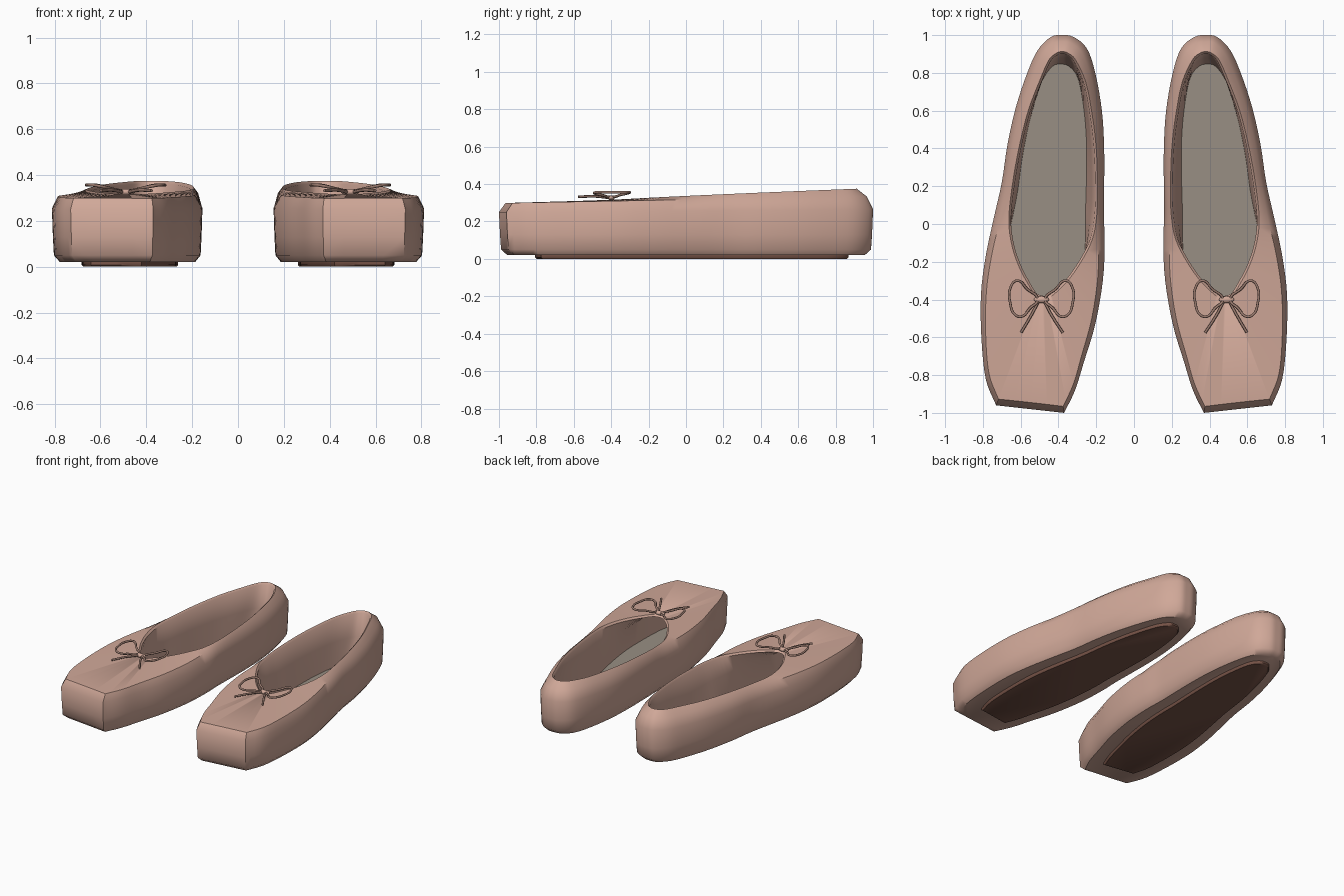
import bpy, bmesh, math
from mathutils import Vector

if "Cube" in bpy.data.objects:
    bpy.data.objects.remove(bpy.data.objects["Cube"])


def material(name, rgb):
    m = bpy.data.materials.new(name)
    m.diffuse_color = (*rgb, 1)
    m.use_nodes = True
    m.node_tree.nodes["Principled BSDF"].inputs["Base Color"].default_value = m.diffuse_color
    return m


PINK = material("dusty pink leather", (0.63, 0.39, 0.315))
CORD = material("dark rose cord", (0.33, 0.2, 0.16))
GREY = material("warm grey lining", (0.315, 0.275, 0.228))
BROWN = material("dark brown sole", (0.19, 0.09, 0.065))

# Paired points: foot outline x, y and matching opening x, y (toe corner, round the heel, to toe corner)
PAIRS = [
    (.73, -.96, .51, -.385), (.785, -.82, .535, -.36), (.808, -.6, .565, -.31),
    (.81, -.37, .605, -.235), (.785, -.17, .645, -.12), (.745, .02, .663, .02),
    (.70, .22, .645, .2), (.67, .42, .61, .4), (.625, .62, .56, .6),
    (.565, .80, .495, .77), (.51, .92, .45, .87), (.44, .99, .41, .905),
    (.38, 1.0, .38, .913), (.32, .99, .35, .905), (.25, .93, .31, .87),
    (.205, .80, .255, .75), (.17, .6, .22, .57), (.158, .4, .20, .4),
    (.158, .2, .193, .2), (.16, .05, .197, .05), (.155, -.1, .22, -.08),
    (.165, -.3, .28, -.2), (.205, -.53, .35, -.3), (.265, -.73, .41, -.36),
    (.312, -.88, .435, -.38), (.37, -1.0, .465, -.392)]
SUB = 4


def spline(pts, sharp_toe):
    """Smooth closed ring; with sharp_toe the closing edge stays straight."""
    n, out = len(pts), []
    for i in range(n):
        b, c = pts[i], pts[(i + 1) % n]
        a, d = pts[i - 1], pts[(i + 2) % n]
        if sharp_toe:
            if i == 0:
                a = 2 * b - c
            if i == n - 2:
                d = 2 * c - b
            if i == n - 1:
                a, d = 2 * b - c, 2 * c - b
        for k in range(SUB):
            t = k / SUB
            out.append(0.5 * (2 * b + (c - a) * t + (2 * a - 5 * b + 4 * c - d) * t * t
                              + (3 * b - a - 3 * c + d) * t ** 3))
    return out


OUTLINE = spline([Vector(p[:2]) for p in PAIRS], True)
OPENING = spline([Vector(p[2:]) for p in PAIRS], False)


def centre(y):
    return .455 - .095 * y


def shrink(ring, d, shift=0):
    """Draw a ring in towards the foot's centre line by about d."""
    out = []
    for p in ring:
        y = p.y * (1 - 1.4 * d) + shift
        out.append(Vector((centre(y) + (p.x - centre(p.y)) * (1 - d / .3), y)))
    return out


def lift(ring, z):
    return [(p.x, p.y, z(p.y) if callable(z) else z) for p in ring]


def loft(name, rings, mat, side):
    """Join stacked rings into a closed skin, capped at both ends."""
    bm = bmesh.new()
    rows = [[bm.verts.new((x * side, y, z)) for x, y, z in r] for r in rings]
    n = len(rows[0])
    for a, b in zip(rows, rows[1:]):
        for i in range(n):
            j = (i + 1) % n
            bm.faces.new((a[i], a[j], b[j], b[i]))
    bm.faces.new(rows[0])
    bm.faces.new(rows[-1])
    bmesh.ops.recalc_face_normals(bm, faces=bm.faces)
    me = bpy.data.meshes.new(name)
    bm.to_mesh(me)
    bm.free()
    ob = bpy.data.objects.new(name, me)
    bpy.context.collection.objects.link(ob)
    me.materials.append(mat)
    smooth(ob, 45)
    return ob


def smooth(ob, angle):
    bpy.ops.object.select_all(action='DESELECT')
    ob.select_set(True)
    bpy.context.view_layer.objects.active = ob
    bpy.ops.object.shade_smooth_by_angle(angle=math.radians(angle))


def topline(y):
    return .315 + .06 * ((y + .39) / 1.3) ** .85 if y > -.39 else .315


def cord(name, pts, closed, side):
    cu = bpy.data.curves.new(name, 'CURVE')
    cu.dimensions = '3D'
    cu.bevel_depth = .007
    cu.bevel_resolution = 2
    cu.resolution_u = 8
    cu.use_fill_caps = True
    sp = cu.splines.new('BEZIER')
    sp.bezier_points.add(len(pts) - 1)
    for b, (x, y, z) in zip(sp.bezier_points, pts):
        b.co = (x * side, y, z)
        b.handle_left_type = b.handle_right_type = 'AUTO'
    sp.use_cyclic_u = closed
    cu.materials.append(CORD)
    bpy.context.collection.objects.link(bpy.data.objects.new(name, cu))


def shoe(side, label):
    # Upper: outside wall, shoulder, vamp, rim, then sloping inside wall down to the floor
    shoulder = [o.lerp(p, min(.45, .035 / (p - o).length)) for o, p in zip(OUTLINE, OPENING)]
    rim = [p + (Vector((centre(p.y), p.y * .9 + .025)) - p).normalized() * .012 for p in OPENING]
    floor = shrink(OUTLINE, .10, -.015)
    wall = [r.lerp(f, min(1, max(.4, .4 + (.1 - r.y) * 1.2))) for r, f in zip(rim, floor)]
    loft(label + "_upper", [
        lift(shrink(OUTLINE, .032), .02),
        lift(shrink(OUTLINE, .008), .05),
        lift(shrink(OUTLINE, .004), .13),
        lift(OUTLINE, lambda y: .25 + .015 * (y + 1) / 2),
        lift(shoulder, lambda y: .298 + .037 * (y + 1) / 2),
        lift(OPENING, topline),
        lift(rim, lambda y: topline(y) - .012),
        lift(wall, .20),
        lift(floor, .028)], PINK, side)
    # Insole and outsole plates
    insole = shrink(OUTLINE, .099, -.015)
    loft(label + "_insole", [lift(insole, .027), lift(insole, .033)], GREY, side)
    loft(label + "_outsole", [lift(shrink(OUTLINE, .122, .03), 0),
                              lift(shrink(OUTLINE, .116, .03), .008),
                              lift(shrink(OUTLINE, .116, .03), .022)], BROWN, side)
    # Bow: two loops, two tails and a knot
    kx, ky, kz = .49, -.40, .326
    for s, part in ((-1, "inner"), (1, "outer")):
        loop = [(.02, 0), (.075, .055), (.13, .10), (.165, .06), (.165, -.02),
                (.14, -.08), (.105, -.09), (.06, -.045)]
        cord(f"{label}_bow_loop_{part}",
             [(kx + s * dx, ky + dy, kz + .03 * min(1, dx / .13)) for dx, dy in loop], True, side)
        cord(f"{label}_bow_tail_{part}",
             [(kx + s * .015, ky - .01, kz), (kx + s * .055, ky - .085, kz + .008),
              (kx + s * .108 - .005 * (s < 0), ky - .175, kz + .006)], False, side)
    bpy.ops.mesh.primitive_uv_sphere_add(segments=20, ring_count=12, location=(kx * side, ky, kz))
    knot = bpy.context.object
    knot.name = label + "_bow_knot"
    knot.scale = (.04, .018, .014)
    knot.data.materials.append(PINK)
    smooth(knot, 60)


shoe(1, "right_shoe")
shoe(-1, "left_shoe")
